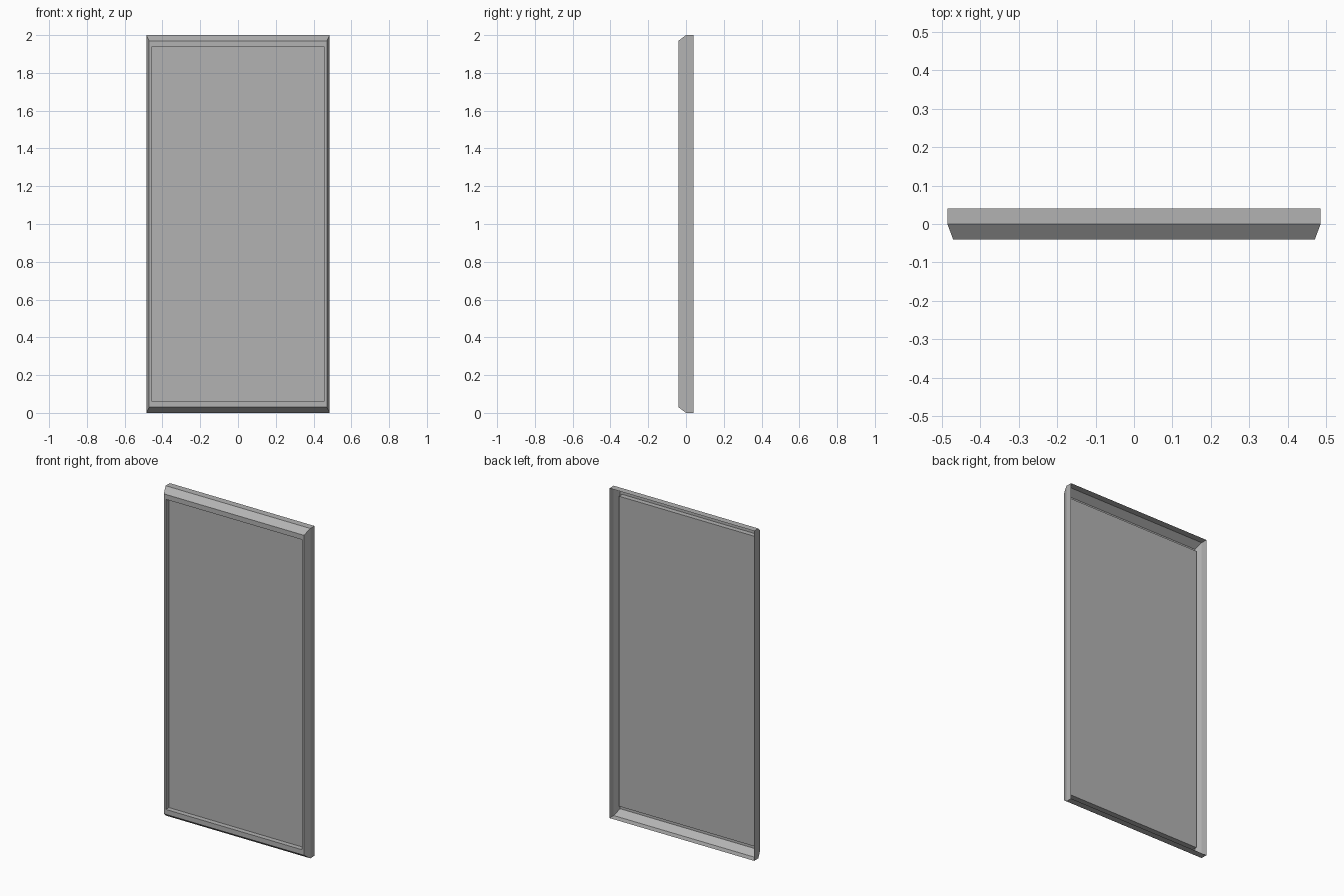
import bpy, bmesh

if "Cube" in bpy.data.objects:
    bpy.data.objects.remove(bpy.data.objects["Cube"])

# Rectangular loops from the open back edge to the recessed panel:
# half width, inset at top and bottom, depth y
PROFILE = [
    (0.485, 0.00, 0.04),    # open back edge
    (0.485, 0.00, 0.00),    # outer side wall
    (0.470, 0.03, -0.04),   # bevel to the front
    (0.456, 0.06, -0.04),   # narrow front rim
    (0.456, 0.06, -0.01),   # step in to the panel
]

grey = bpy.data.materials.new("dark_grey")
grey.diffuse_color = (0.45, 0.45, 0.45, 1)
grey.use_nodes = True
grey.node_tree.nodes["Principled BSDF"].inputs["Base Color"].default_value = grey.diffuse_color


def rect_loop(bm, half, inset, y):
    return [bm.verts.new((x, y, z)) for x, z in (
        (-half, inset), (half, inset), (half, 2 - inset), (-half, 2 - inset))]


def make_object(name, bm):
    mesh = bpy.data.meshes.new(name)
    bm.to_mesh(mesh)
    bm.free()
    mesh.materials.append(grey)
    obj = bpy.data.objects.new(name, mesh)
    bpy.context.collection.objects.link(obj)
    return obj


# Bevelled hollow frame, open at the back
bm = bmesh.new()
loops = [rect_loop(bm, *p) for p in PROFILE]
for a, b in zip(loops, loops[1:]):
    for i in range(4):
        j = (i + 1) % 4
        bm.faces.new((a[i], a[j], b[j], b[i]))
make_object("frame", bm)

# Flat recessed panel
bm = bmesh.new()
bm.faces.new(rect_loop(bm, *PROFILE[-1]))
make_object("panel", bm)
